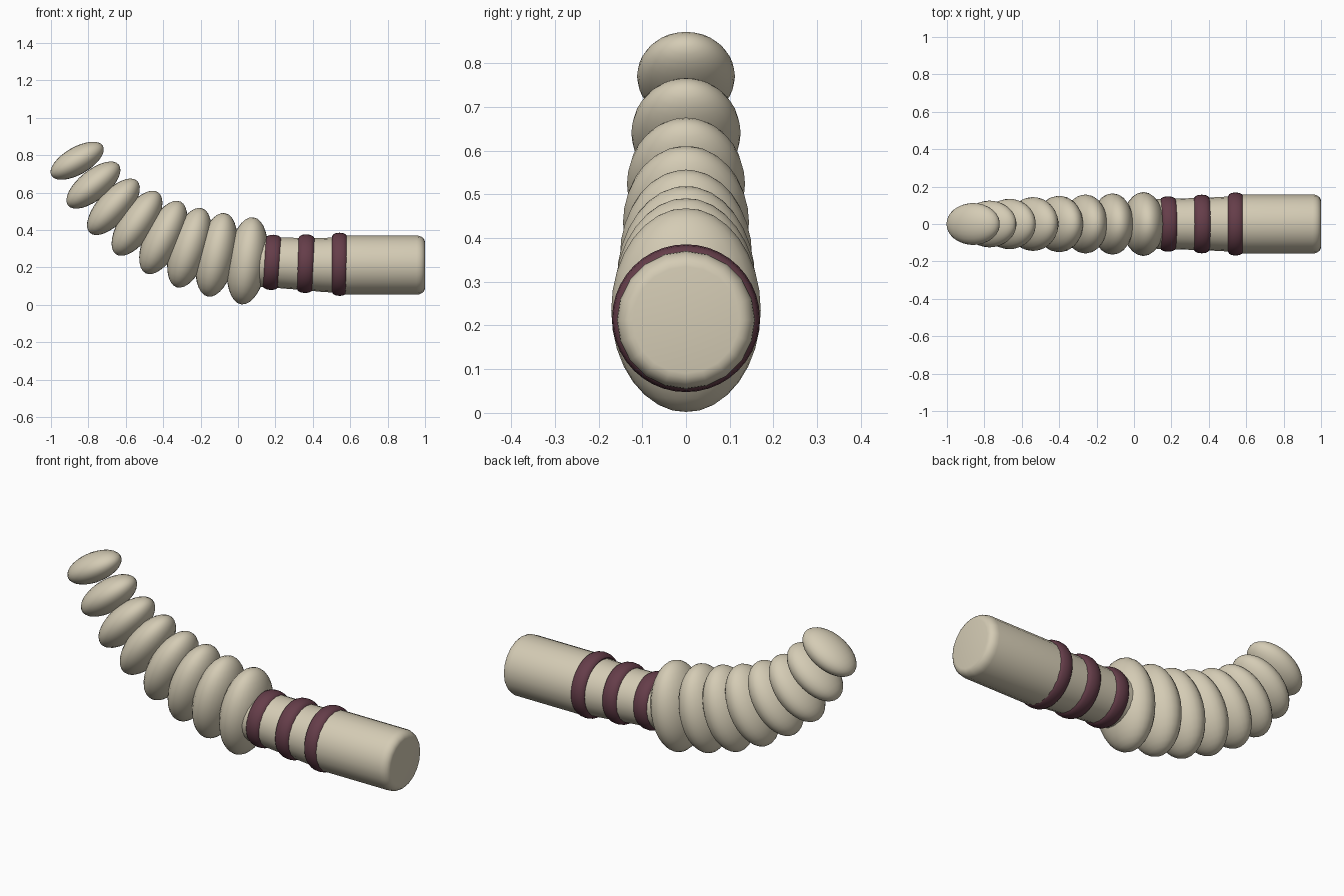
import bpy, bmesh, math
from mathutils import Matrix, Vector

cube = bpy.data.objects.get("Cube")
if cube:
    bpy.data.objects.remove(cube, do_unlink=True)


def material(name, rgb):
    m = bpy.data.materials.new(name)
    m.use_nodes = True
    m.diffuse_color = (*rgb, 1)
    m.node_tree.nodes["Principled BSDF"].inputs["Base Color"].default_value = (*rgb, 1)
    return m


BEIGE = material("warm beige", (0.66, 0.60, 0.46))
MAROON = material("dark maroon", (0.13, 0.047, 0.067))


def finish(bm, name, mat):
    bmesh.ops.recalc_face_normals(bm, faces=bm.faces)
    mesh = bpy.data.meshes.new(name)
    bm.to_mesh(mesh)
    bm.free()
    mesh.materials.append(mat)
    obj = bpy.data.objects.new(name, mesh)
    bpy.context.collection.objects.link(obj)
    bpy.ops.object.select_all(action="DESELECT")
    obj.select_set(True)
    bpy.context.view_layer.objects.active = obj
    bpy.ops.object.shade_smooth_by_angle(angle=math.radians(50))
    return obj


def tube(name, sections, mat, sides=20):
    """Loft round sections (x, z centre, radius) into a capped tube."""
    bm = bmesh.new()
    loops = []
    for x, z, r in sections:
        angles = [2 * math.pi * i / sides for i in range(sides)]
        loops.append([bm.verts.new((x, r * math.sin(a), z + r * math.cos(a))) for a in angles])
    for a, b in zip(loops, loops[1:]):
        for i in range(sides):
            j = (i + 1) % sides
            bm.faces.new((a[i], a[j], b[j], b[i]))
    bm.faces.new(loops[0])
    bm.faces.new(loops[-1])
    return finish(bm, name, mat)


def band(name, x, z, outer, half_width, tilt, bulge=0.02, sides=40, steps=12):
    """Rounded band: an elliptical section swept around the tube axis."""
    bm = bmesh.new()
    grid = []
    for i in range(sides):
        a = 2 * math.pi * i / sides
        ring = []
        for k in range(steps):
            t = 2 * math.pi * k / steps
            r = outer - bulge + bulge * math.cos(t)
            ring.append(bm.verts.new((half_width * math.sin(t), r * math.sin(a), r * math.cos(a))))
        grid.append(ring)
    for i in range(sides):
        a, b = grid[i], grid[(i + 1) % sides]
        for k in range(steps):
            n = (k + 1) % steps
            bm.faces.new((a[k], a[n], b[n], b[k]))
    turn = Matrix.Rotation(math.radians(tilt), 4, "Y")
    bm.transform(Matrix.Translation((x, 0, z)) @ turn)
    return finish(bm, name, MAROON)


# Curling row of flattened segments: x, z, long radius, side radius, tilt
segments = [
    (0.05, 0.235, 0.235, 0.171, 8),
    (-0.115, 0.267, 0.228, 0.164, 12),
    (-0.26, 0.305, 0.222, 0.158, 18),
    (-0.40, 0.36, 0.213, 0.151, 26),
    (-0.54, 0.436, 0.201, 0.144, 34),
    (-0.666, 0.524, 0.188, 0.135, 42),
    (-0.773, 0.64, 0.174, 0.125, 51),
    (-0.86, 0.77, 0.159, 0.112, 60),
]
for n, (x, z, long_r, side_r, tilt) in enumerate(segments, 1):
    bm = bmesh.new()
    bmesh.ops.create_uvsphere(bm, u_segments=24, v_segments=16, radius=1)
    bm.transform(Matrix.Translation((x, 0, z))
                 @ Matrix.Rotation(math.radians(tilt), 4, "Y")
                 @ Matrix.Diagonal((long_r * 0.46, side_r, long_r, 1)))
    finish(bm, f"segment_{n}", BEIGE)

# Tapered neck
tube("neck", [(0.06, 0.23, 0.13), (0.17, 0.227, 0.134), (0.27, 0.222, 0.137),
              (0.37, 0.217, 0.14), (0.45, 0.213, 0.144), (0.56, 0.2125, 0.15)], BEIGE)

# Straight handle with a rounded end
R, ROUND, Z = 0.158, 0.045, 0.2125
end = [(1 - ROUND + ROUND * math.sin(t), Z, R - ROUND * 0.8 * (1 - math.cos(t)))
       for t in (math.pi / 2 * k / 5 for k in range(6))]
tube("handle", [(0.54, Z, R)] + end, BEIGE)

# Bands around the neck
for n, (x, z, outer, half_width, tilt) in enumerate([
        (0.182, 0.227, 0.148, 0.042, 4),
        (0.362, 0.22, 0.157, 0.042, 2),
        (0.543, 0.2165, 0.169, 0.04, 0)], 1):
    band(f"band_{n}", x, z, outer, half_width, tilt)
